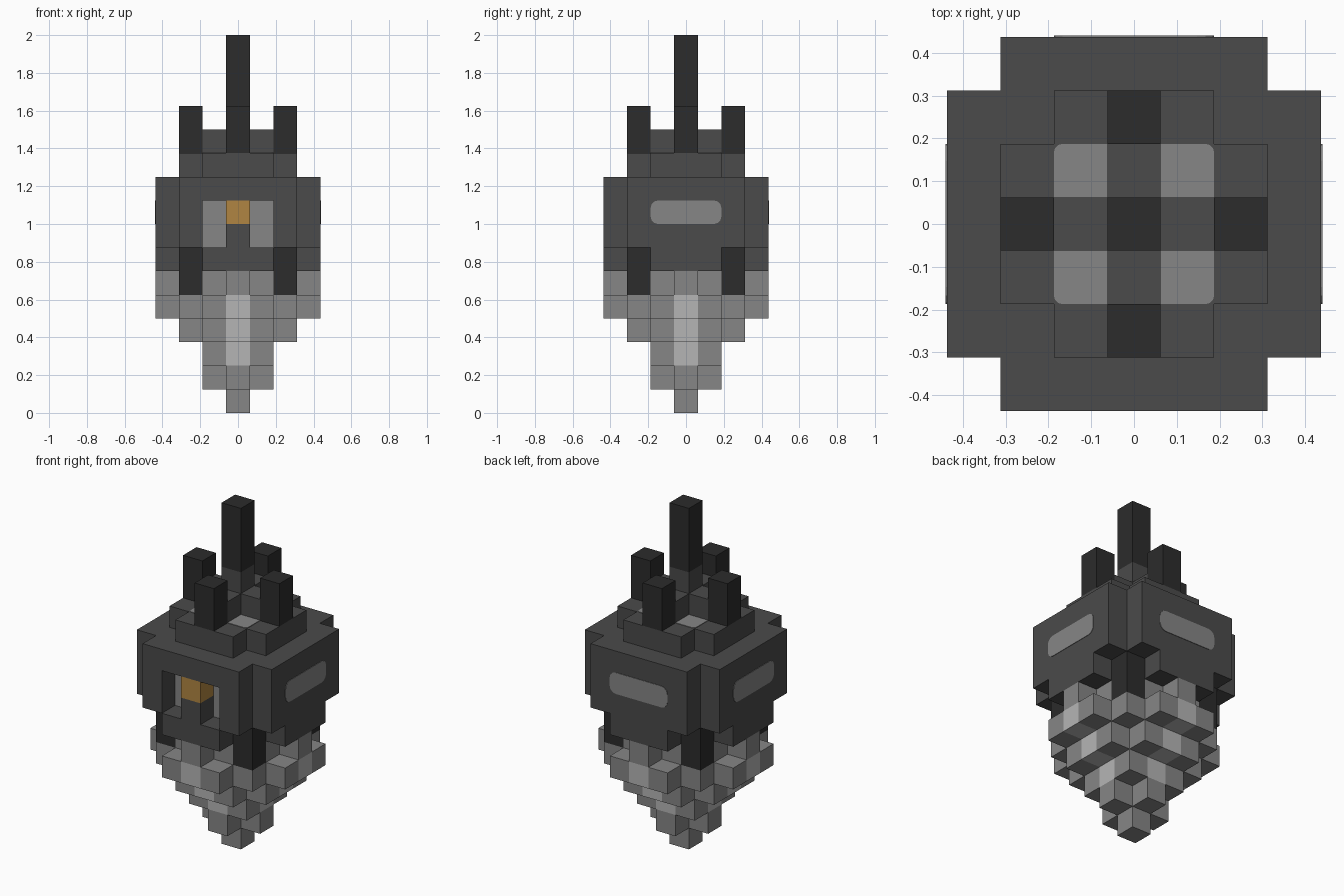
import bpy, bmesh
from math import radians
from mathutils import Matrix, Vector

U = 0.125  # edge of one block

cube = bpy.data.objects.get("Cube")
if cube:
    bpy.data.objects.remove(cube, do_unlink=True)


def material(name, rgb):
    m = bpy.data.materials.new(name)
    m.use_nodes = True
    m.diffuse_color = (*rgb, 1)
    m.node_tree.nodes["Principled BSDF"].inputs["Base Color"].default_value = (*rgb, 1)
    return m


DARK = material("dark grey", (0.069, 0.069, 0.069))
BLACK = material("near black", (0.025, 0.025, 0.025))
STONE = material("stone grey", (0.238, 0.238, 0.238))
LIGHT = material("light grey", (0.46, 0.46, 0.46))
AMBER = material("amber", (0.434, 0.235, 0.054))

SIDES = [Vector(d) for d in ((1, 0, 0), (-1, 0, 0), (0, 1, 0), (0, -1, 0), (0, 0, 1), (0, 0, -1))]
parts = {}


def add(name, mat, cells):
    """Register the blocks of one part; earlier parts keep their blocks."""
    taken = set().union(*(c for _, c in parts.values())) if parts else set()
    parts[name] = (mat, set(cells) - taken)


def layer(k, reach, cap):
    """Blocks of a stepped diamond slice at level k."""
    span = range(-cap, cap + 1)
    return [(x, y, k) for x in span for y in span if abs(x) + abs(y) <= reach]


def finish(name, bm, mat):
    me = bpy.data.meshes.new(name)
    bm.to_mesh(me)
    bm.free()
    me.materials.append(mat)
    ob = bpy.data.objects.new(name, me)
    bpy.context.collection.objects.link(ob)
    return ob


def build(name, mat, cells, solid):
    """Skin the blocks, leaving out faces buried against other blocks."""
    bm = bmesh.new()
    for cell in cells:
        c = Vector(cell)
        for d in SIDES:
            if tuple(int(v) for v in c + d) in solid:
                continue
            a = Vector((d.y, d.z, d.x))
            b = d.cross(a)
            mid = c + Vector((0, 0, 0.5)) + d / 2
            ring = [mid + (a * i + b * j) / 2 for i, j in ((-1, -1), (1, -1), (1, 1), (-1, 1))]
            bm.faces.new([bm.verts.new(p * U) for p in ring])
    bmesh.ops.remove_doubles(bm, verts=bm.verts, dist=0.001)
    bmesh.ops.dissolve_limit(bm, angle_limit=0.01, verts=bm.verts, edges=bm.edges)
    finish(name, bm, mat)


def plate(name, mat, size, radius, matrix):
    """Thin panel facing -y, with rounded corners, placed by matrix."""
    bm = bmesh.new()
    bmesh.ops.create_cube(bm, size=1, matrix=Matrix.Diagonal((size[0], 0.006, size[1], 1)))
    if radius:
        edges = [e for e in bm.edges if abs((e.verts[0].co - e.verts[1].co).y) > 0.001]
        bmesh.ops.bevel(bm, geom=edges, offset=radius, segments=3, profile=0.5, affect='EDGES')
    bm.transform(matrix)
    finish(name, bm, mat)


# Lamp and its pedestal in the front opening
add("lamp", AMBER, [(0, -3, 8)])

# Black feet under the body corners, roof posts and spire
add("corner_feet", BLACK, [(x, y, k) for x in (-2, 2) for y in (-2, 2) for k in (5, 6)])
add("roof_posts", BLACK, [(x, y, k) for x, y in ((2, 0), (-2, 0), (0, 2), (0, -2)) for k in (11, 12)])
add("spire", BLACK, [(0, 0, k) for k in (13, 14, 15)])
add("spire_base", DARK, layer(11, 1, 1) + [(0, 0, 12)])

# Roof step and main body, with two slots beside the pedestal
add("roof_step", DARK, layer(10, 3, 2))
slots = {(x, -3, k) for x in (-1, 1) for k in (7, 8)}
body = layer(6, 4, 3) + [c for k in (7, 8, 9) for c in layer(k, 5, 3)]
add("body", DARK, set(body) - slots)

# Stepped stone point with a pale stripe down each side
add("pale_stripes", LIGHT, [(x * r, y * r, r + 1) for r in (1, 2, 3)
                            for x, y in ((1, 0), (-1, 0), (0, 1), (0, -1))])
rock = layer(5, 3, 3)
for k in range(5):
    rock += layer(k, k, max(k - 1, min(k, 1)))
add("stone_point", STONE, rock)

solid = set().union(*(c for _, c in parts.values()))
for name, (mat, cells) in parts.items():
    build(name, mat, cells, solid)

# Pale panels on the sides and back, behind the slots and on the roof
for name, turn in (("left_panel", 90), ("back_panel", 180), ("right_panel", 270)):
    place = Matrix.Rotation(radians(turn), 4, 'Z') @ Matrix.Translation((0, -3.5 * U, 8.5 * U))
    plate(name, STONE, (3 * U, U), 0.04, place)
plate("slot_back", STONE, (3 * U, 2 * U), 0, Matrix.Translation((0, -2.5 * U, 8 * U)))
plate("roof_panel", STONE, (3 * U, 3 * U), 0.02,
      Matrix.Translation((0, 0, 11 * U)) @ Matrix.Rotation(radians(-90), 4, 'X'))
